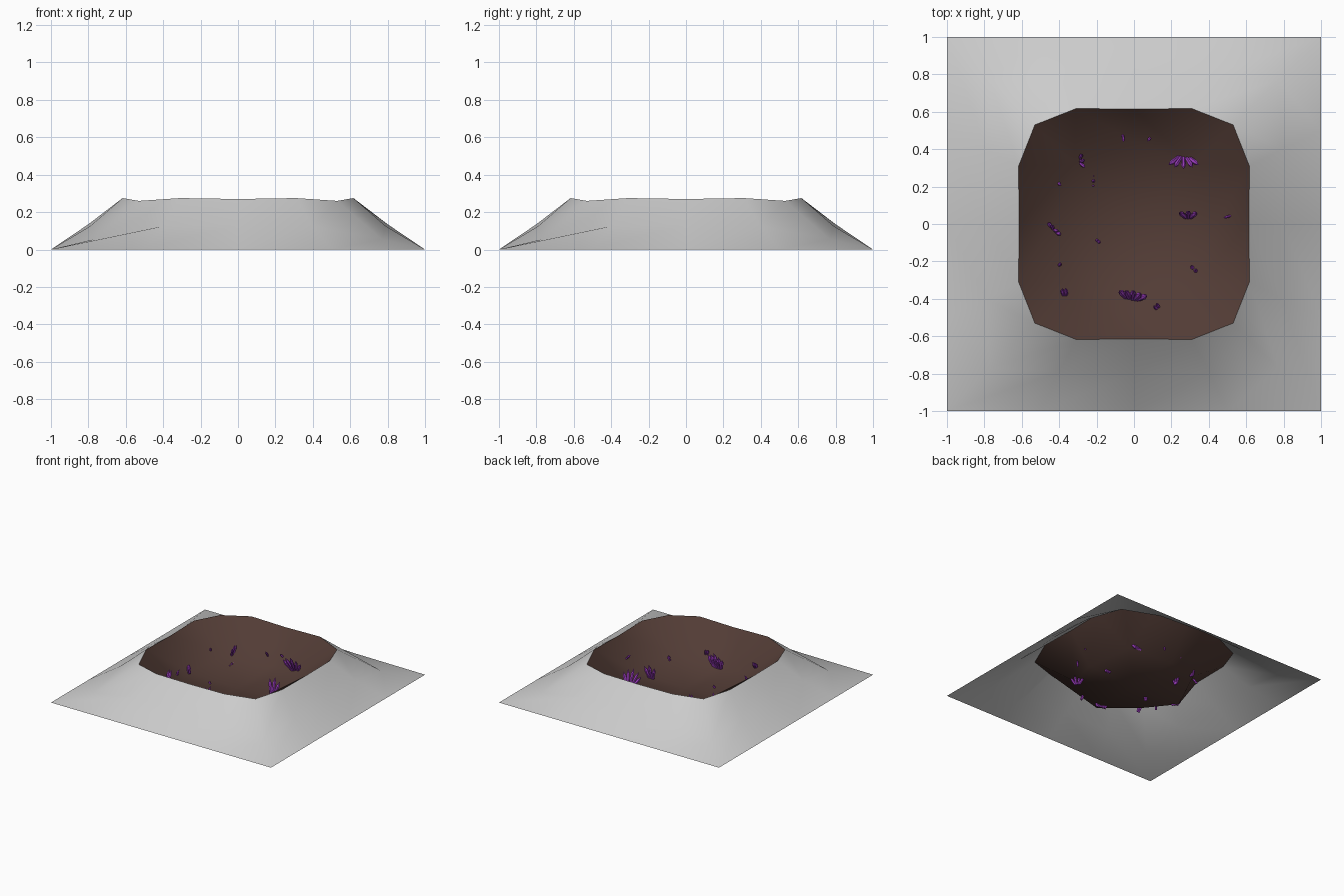
import bpy, bmesh, math, random
from mathutils import Vector

if "Cube" in bpy.data.objects:
    bpy.data.objects.remove(bpy.data.objects["Cube"])

random.seed(4)


def material(name, color):
    m = bpy.data.materials.new(name)
    m.diffuse_color = (*color, 1)
    m.use_nodes = True
    m.node_tree.nodes["Principled BSDF"].inputs["Base Color"].default_value = m.diffuse_color
    return m


def finish(name, bm, mat=None, smooth=True):
    bmesh.ops.remove_doubles(bm, verts=bm.verts, dist=1e-4)
    bmesh.ops.recalc_face_normals(bm, faces=bm.faces)
    me = bpy.data.meshes.new(name)
    bm.to_mesh(me)
    bm.free()
    ob = bpy.data.objects.new(name, me)
    bpy.context.collection.objects.link(ob)
    if mat:
        me.materials.append(mat)
    for p in me.polygons:
        p.use_smooth = smooth
    return ob


def ring(mid, side, corner):
    """Square ring of 16 points: edge middle, in-between and corner are (along, out, z)."""
    half = [(-side[0], *side[1:]), mid, side, corner]
    pts = []
    for k in range(4):
        c, s = round(math.cos(k * math.pi / 2)), round(math.sin(k * math.pi / 2))
        for a, o, z in half:
            x, y = a, -o
            pts.append((x * c - y * s, x * s + y * c, z))
    return pts


def strip(bm, a, b):
    va, vb = [bm.verts.new(p) for p in a], [bm.verts.new(p) for p in b]
    n = len(a)
    for i in range(n):
        bm.faces.new((va[i], va[(i + 1) % n], vb[(i + 1) % n], vb[i]))


rim = ring((0, .615, .27), (.31, .617, .275), (.53, .53, .26))
middle = ring((0, .80, .135), (.40, .79, .125), (.77, .77, .055))
base = ring((0, 1, 0), (.5, 1, 0), (1, 1, 0))

# Outer slope
bm = bmesh.new()
strip(bm, base, middle)
strip(bm, middle, rim)
slope = finish("crater_slope", bm)

# Bowl: coarse square grid, 8-point inner ring around the centre
bm = bmesh.new()
inner = []
for k in range(4):
    a = k * math.pi / 2 - math.pi / 2
    inner.append((.44 * math.cos(a), .44 * math.sin(a), .02))
    inner.append((.45 * math.cos(a + math.pi / 4), .45 * math.sin(a + math.pi / 4), .08))
vr = [bm.verts.new(p) for p in rim]
vi = [bm.verts.new(p) for p in inner]
vc = bm.verts.new((0, 0, 0))
for k in range(4):
    m, c, m2 = vi[2 * k], vi[2 * k + 1], vi[(2 * k + 2) % 8]
    r = [vr[(4 * k + 1 + j) % 16] for j in range(5)]
    bm.faces.new((vc, m, c, m2))
    bm.faces.new((m, r[0], r[1], c))
    bm.faces.new((c, r[1], r[2], r[3]))
    bm.faces.new((c, r[3], r[4], m2))
finish("crater_bowl", bm, material("dark_earth", (.085, .045, .036)))


# Crystals
def shard(bm, foot, axis, length, radius):
    axis = axis.normalized()
    q = Vector((0, 0, 1)).rotation_difference(axis)
    rings = []
    for t, s in ((0, .75), (.7, 1)):
        rings.append([bm.verts.new(foot + q @ Vector((
            radius * s * math.cos(i * math.pi / 3), radius * s * math.sin(i * math.pi / 3),
            length * t))) for i in range(6)])
    tip = bm.verts.new(foot + axis * length)
    bm.faces.new(rings[0][::-1])
    for i in range(6):
        j = (i + 1) % 6
        bm.faces.new((rings[0][i], rings[0][j], rings[1][j], rings[1][i]))
        bm.faces.new((rings[1][i], rings[1][j], tip))


purple = material("crystal_purple", (.36, .05, .56))
# foot x, y, z, lean x, y, length, shard count, radius, fan
clusters = [
    (.265, .36, .08, 0, -.5, .14, 5, .013, .32),
    (-.01, -.40, .01, .05, .3, .15, 5, .016, .22),
    (.29, .035, .01, 0, .25, .13, 3, .014, .3),
    (-.37, -.395, .10, -.05, .6, .10, 2, .012, .1),
    (-.29, .335, .06, .25, .05, .10, 3, .010, .35),
    (-.43, -.03, .02, .1, .1, .07, 4, .011, .45),
    (.335, -.265, .02, .1, .1, .08, 4, .011, .4),
    (-.22, .23, .01, .05, 0, .06, 3, .010, .4),
    (-.06, .475, .07, .1, -.7, .06, 1, .008, 0),
    (.10, .48, .08, -.5, -.7, .07, 1, .008, 0),
    (-.42, .235, .09, .5, -.5, .07, 1, .009, 0),
    (.52, .045, .12, -1, -.3, .06, 1, .008, 0),
    (-.195, -.095, 0, .1, .1, .045, 2, .009, .2),
    (.46, -.11, .06, .1, 0, .05, 1, .009, 0),
    (-.41, -.23, .06, .3, .3, .08, 1, .009, 0),
    (.135, -.46, .05, -.3, .4, .09, 2, .010, .15),
]
bm = bmesh.new()
for x, y, z, lx, ly, length, n, rad, fan in clusters:
    lean = Vector((lx, ly, 1))
    side = Vector((-ly, lx, 0)).normalized()
    for i in range(n):
        t = i - (n - 1) / 2
        axis = lean + side * fan * t
        foot = Vector((x, y, z)) + side * t * rad * .9
        shard(bm, foot, axis, length * (1.1 - .13 * abs(t) - random.uniform(0, .1)), rad)
finish("crystals", bm, purple, smooth=False)
